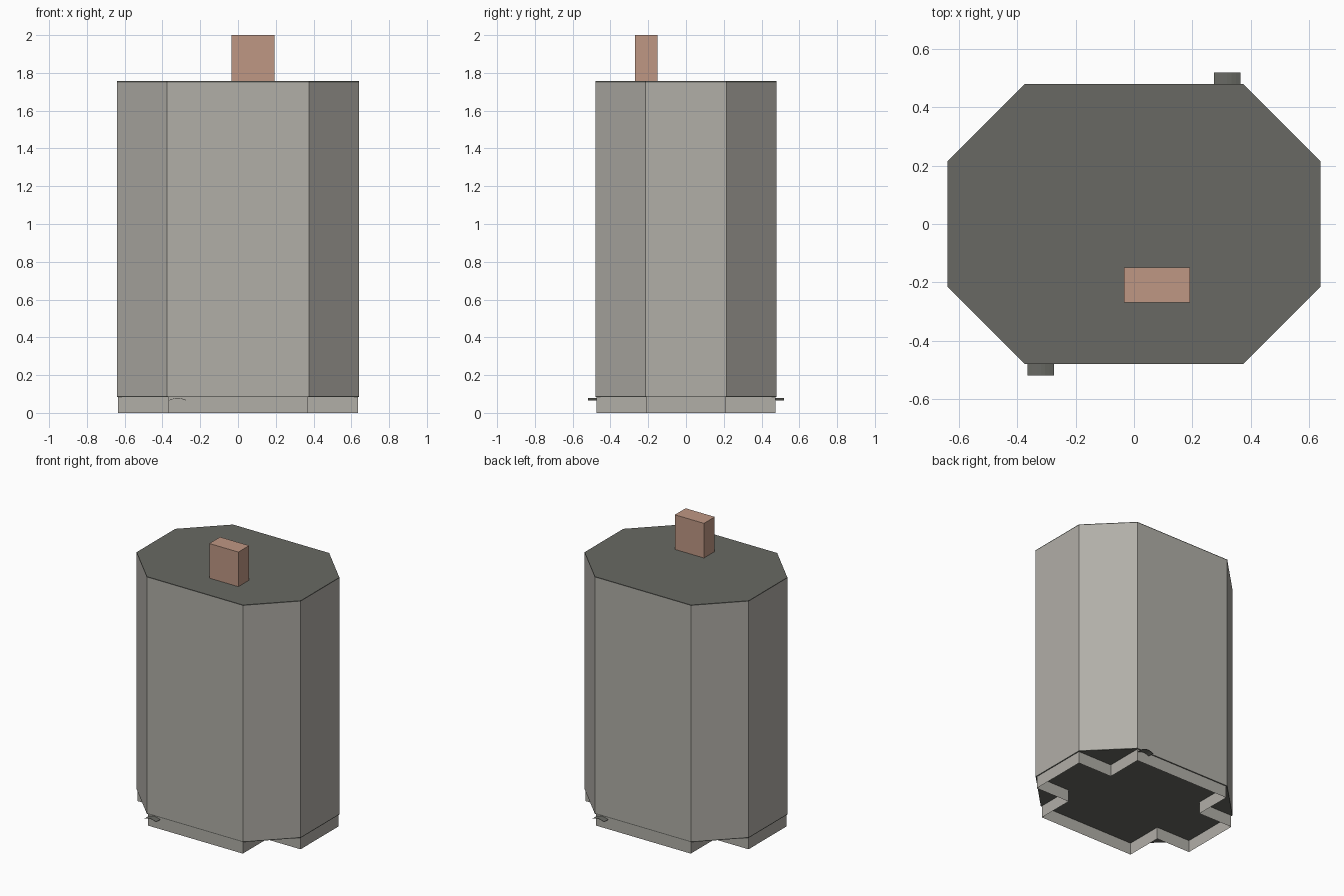
import bpy
import bmesh
import math

if "Cube" in bpy.data.objects:
    bpy.data.objects.remove(bpy.data.objects["Cube"])


def material(name, color):
    m = bpy.data.materials.new(name)
    m.diffuse_color = (*color, 1.0)
    m.use_nodes = True
    m.node_tree.nodes["Principled BSDF"].inputs["Base Color"].default_value = m.diffuse_color
    return m


WALL = material("pale grey wall", (0.44, 0.425, 0.39))
SLATE = material("dark grey slate", (0.138, 0.141, 0.125))
BRICK = material("dusty pink brick", (0.52, 0.31, 0.23))


def finish(name, bm, mat):
    me = bpy.data.meshes.new(name)
    bm.to_mesh(me)
    bm.free()
    me.materials.append(mat)
    ob = bpy.data.objects.new(name, me)
    bpy.context.collection.objects.link(ob)
    return ob


def prism(name, outline, z0, z1, mat, capped=True):
    """Extrude a counter-clockwise outline from z0 to z1."""
    bm = bmesh.new()
    low = [bm.verts.new((x, y, z0)) for x, y in outline]
    high = [bm.verts.new((x, y, z1)) for x, y in outline]
    n = len(outline)
    for i in range(n):
        j = (i + 1) % n
        bm.faces.new((low[i], low[j], high[j], high[i]))
    if capped:
        bm.faces.new(high)
        bm.faces.new(low[::-1])
    return finish(name, bm, mat)


def octagon(hx, hy, cx, cy):
    return [(cx, -hy), (hx, -cy), (hx, cy), (cx, hy),
            (-cx, hy), (-hx, cy), (-hx, -cy), (-cx, -hy)]


def cross(hx, hy, cx, cy):
    return [(cx, -hy), (cx, -cy), (hx, -cy), (hx, cy), (cx, cy), (cx, hy),
            (-cx, hy), (-cx, cy), (-hx, cy), (-hx, -cy), (-cx, -cy), (-cx, -hy)]


# Main octagonal tower with thin roof and floor slabs
shape = octagon(0.64, 0.48, 0.375, 0.215)
prism("tower_walls", shape, 0.09, 1.75, WALL, capped=False)
prism("flat_roof", shape, 1.75, 1.756, SLATE)
prism("floor_slab", shape, 0.084, 0.09, SLATE)

# Cross-shaped ground floor, open underneath
prism("ground_floor_walls", cross(0.635, 0.475, 0.37, 0.21), 0.0, 0.084, WALL, capped=False)

# Chimney block
prism("chimney", [(-0.035, -0.27), (0.192, -0.27), (0.192, -0.15), (-0.035, -0.15)],
      1.756, 2.0, BRICK)

# Arched door canopies, front left and its half-turn at the back
for name, s in (("front_canopy", 1), ("back_canopy", -1)):
    bm = bmesh.new()
    rows = []
    for i in range(7):
        t = i / 6
        x = -0.365 + 0.09 * t
        z = 0.066 + 0.011 * math.sin(math.pi * t)
        rows.append([bm.verts.new((s * x, s * y, z + dz))
                     for y, dz in ((-0.52, 0), (-0.475, 0), (-0.475, 0.002), (-0.52, 0.002))])
    for a, b in zip(rows, rows[1:]):
        for k in range(4):
            bm.faces.new((a[k], a[(k + 1) % 4], b[(k + 1) % 4], b[k]))
    bm.faces.new(rows[0][::-1])
    bm.faces.new(rows[-1])
    bmesh.ops.recalc_face_normals(bm, faces=bm.faces)
    finish(name, bm, SLATE)
